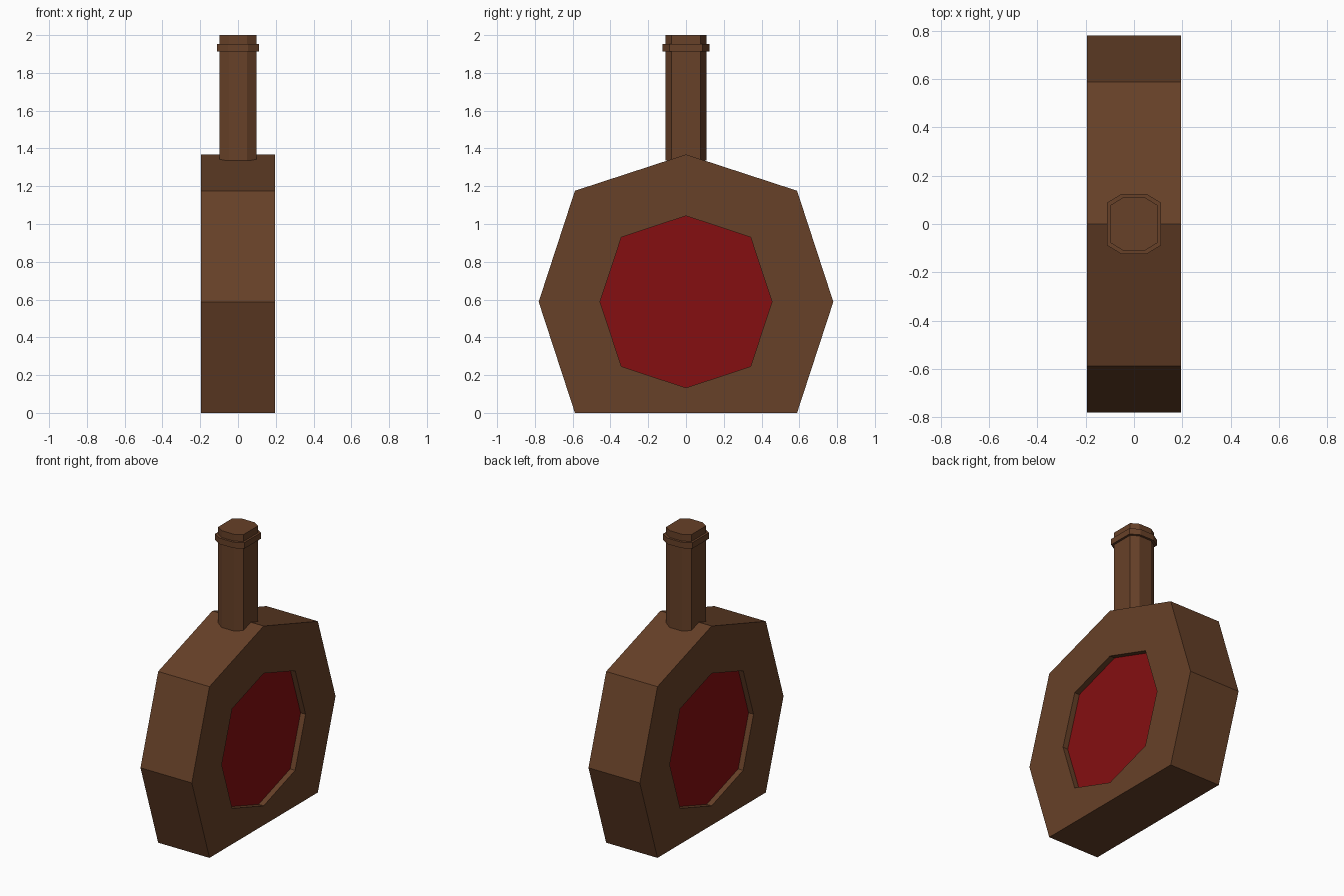
import bpy, bmesh

if "Cube" in bpy.data.objects:
    bpy.data.objects.remove(bpy.data.objects["Cube"])


def material(name, rgb):
    m = bpy.data.materials.new(name)
    m.diffuse_color = (*rgb, 1)
    m.use_nodes = True
    m.node_tree.nodes["Principled BSDF"].inputs["Base Color"].default_value = m.diffuse_color
    return m


brown = material("brown_shell", (0.135, 0.052, 0.021))
red = material("red_panel", (0.235, 0.0045, 0.0055))


def loft(name, rings, mats, cap_mat=0):
    """Skin a list of equal-length point rings and close both ends."""
    bm = bmesh.new()
    loops = [[bm.verts.new(p) for p in r] for r in rings]
    for a, b in zip(loops, loops[1:]):
        n = len(a)
        for i in range(n):
            j = (i + 1) % n
            bm.faces.new((a[i], a[j], b[j], b[i]))
    for end in (loops[0], loops[-1]):
        bm.faces.new(end).material_index = cap_mat
    bmesh.ops.recalc_face_normals(bm, faces=bm.faces)
    me = bpy.data.meshes.new(name)
    bm.to_mesh(me)
    bm.free()
    for m in mats:
        me.materials.append(m)
    ob = bpy.data.objects.new(name, me)
    bpy.context.collection.objects.link(ob)
    return ob


def octagon(tip, corner, bottom):
    """Eight (y, z) points around the body centre; bottom is the lowest tip."""
    c, cz = corner, 0.588
    pts = [(0, tip), (c, c), (tip, 0), (c, -c), (0, -bottom), (-c, -c), (-tip, 0), (-c, c)]
    return [(y, cz + z) for y, z in pts]


def at_x(x, pts):
    return [(x, y, z) for y, z in pts]


# Flask body: flat-bottomed octagon with a recessed red panel on each side
outer = octagon(0.78, 0.588, 0.588)
inner = octagon(0.455, 0.342, 0.455)
W, F = 0.195, 0.157
loft("flask_body",
     [at_x(-F, inner), at_x(-W, inner), at_x(-W, outer),
      at_x(W, outer), at_x(W, inner), at_x(F, inner)],
     [brown, red], cap_mat=1)


def neck_ring(hx, hy, fx, fy, z):
    """Chamfered rectangle: half sizes hx, hy and half flats fx, fy."""
    q = [(fx, hy), (hx, fy), (hx, -fy), (fx, -hy)]
    return [(x, y, z) for x, y in q + [(-x, -y) for x, y in q]]


# Neck with a raised collar near the mouth
slim = (0.097, 0.109, 0.047, 0.078)
wide = (0.112, 0.124, 0.053, 0.088)
loft("bottle_neck",
     [neck_ring(*s, z) for s, z in
      ((slim, 1.335), (slim, 1.912), (wide, 1.912), (wide, 1.953), (slim, 1.953), (slim, 2.0))],
     [brown])
